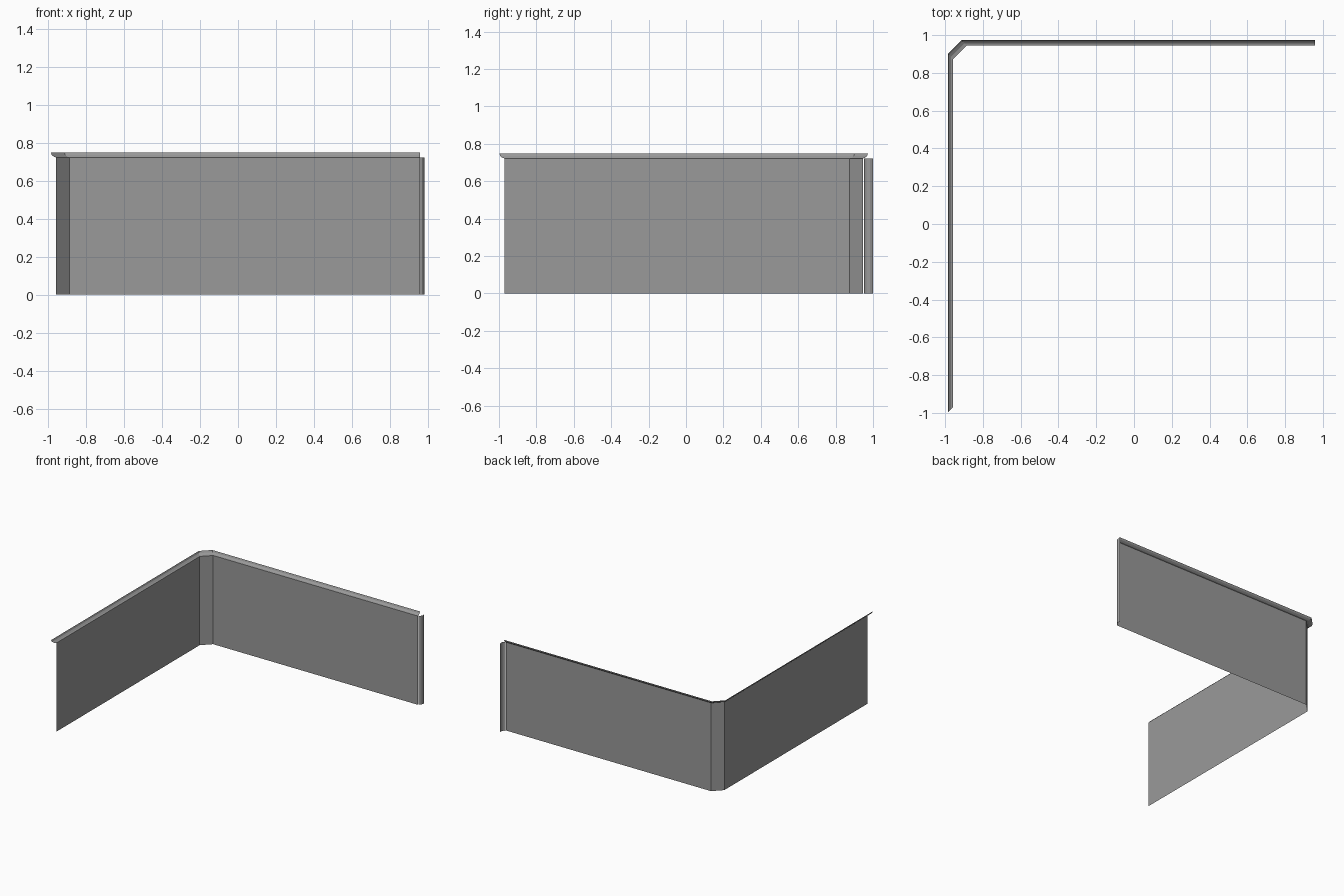
import bpy
import bmesh

cube = bpy.data.objects.get("Cube")
if cube:
    bpy.data.objects.remove(cube, do_unlink=True)

WALL_TOP = 0.722
LIP = 0.028

grey = bpy.data.materials.new("plain grey")
grey.use_nodes = True
grey.diffuse_color = (0.32, 0.32, 0.32, 1)
grey.node_tree.nodes["Principled BSDF"].inputs["Base Color"].default_value = (0.32, 0.32, 0.32, 1)


def sheet(name, rows):
    """Skin quads between successive rows of points."""
    bm = bmesh.new()
    grid = [[bm.verts.new(p) for p in row] for row in rows]
    for low, high in zip(grid, grid[1:]):
        for i in range(len(low) - 1):
            bm.faces.new((low[i], low[i + 1], high[i + 1], high[i]))
    # Normals face the inside of the corner
    bmesh.ops.reverse_faces(bm, faces=bm.faces)
    mesh = bpy.data.meshes.new(name)
    bm.to_mesh(mesh)
    bm.free()
    mesh.materials.append(grey)
    obj = bpy.data.objects.new(name, mesh)
    bpy.context.collection.objects.link(obj)
    return obj


# Plan of the wall, with the direction the lip flares at each point
plan = [(-0.957, -0.97), (-0.957, 0.874), (-0.886, 0.945), (0.957, 0.945)]
flare = [(-1, -1), (-1, 1), (-1, 1), (0, 1)]


def ring(out, z):
    return [(x + dx * out, y + dy * out, z) for (x, y), (dx, dy) in zip(plan, flare)]


# Thin corner wall with a chamfered bend
sheet("corner_wall", [ring(0, z) for z in (0, WALL_TOP)])

# Flared lip curling outward along the top
lip_profile = [(0, 0), (0.4, 0.1), (0.8, 0.45), (1, 0.95)]
sheet("top_lip", [ring(LIP * u, WALL_TOP + LIP * v) for u, v in lip_profile])

# Upright curled flange at the free end of the back wall
curl = [(0.957, 0.953), (0.968, 0.956), (0.977, 0.966), (0.981, 0.985), (0.975, 1.0)]
sheet("end_flange", [[(x, y, z) for x, y in curl] for z in (0, WALL_TOP)])
